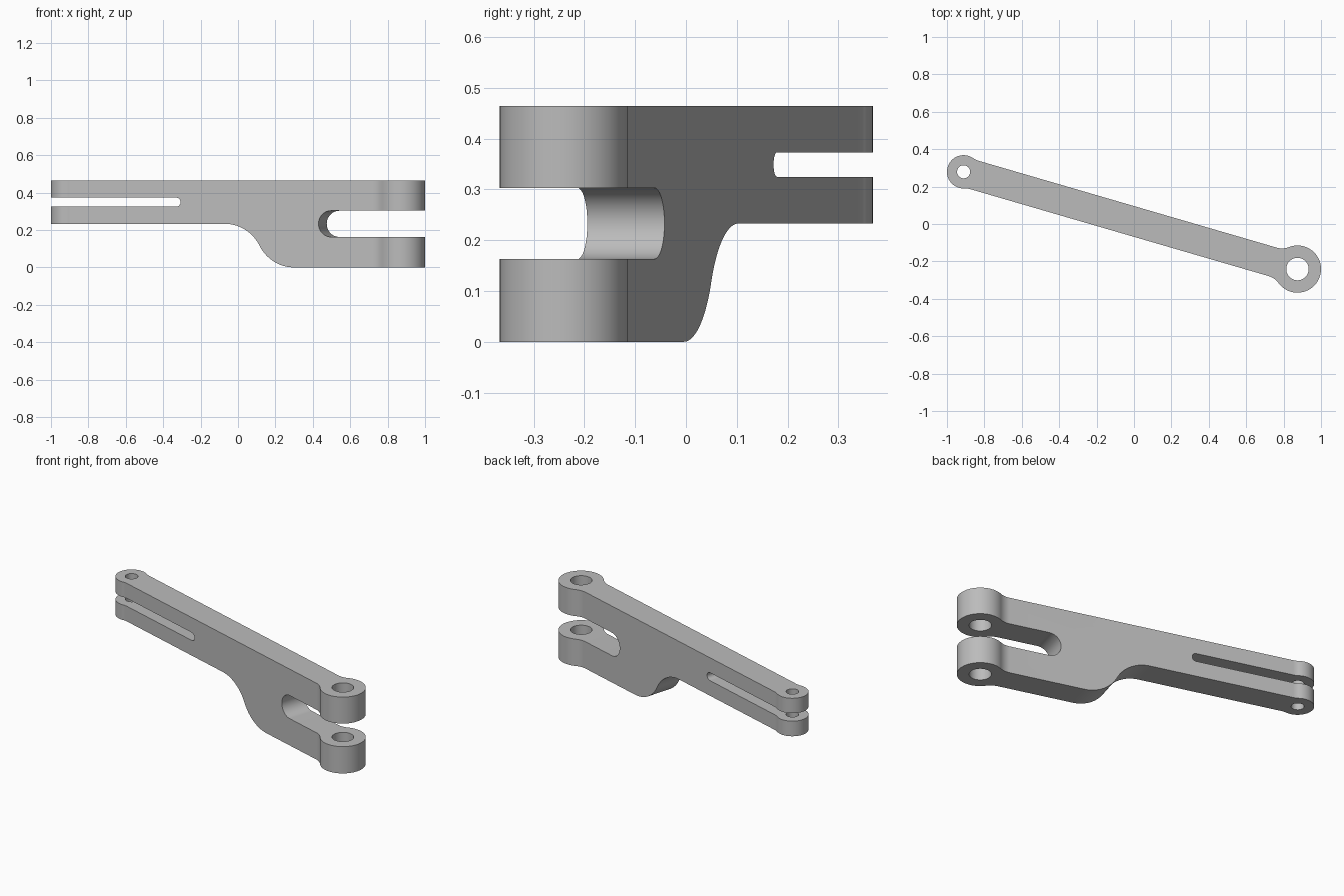
import bpy, bmesh
from math import atan2, cos, sin, sqrt, pi, radians
from mathutils import Matrix, Vector

if "Cube" in bpy.data.objects:
    bpy.data.objects.remove(bpy.data.objects["Cube"])

SMALL, BIG = Vector((-0.911, 0.279)), Vector((0.874, -0.241))   # pivot centres
SPAN = (BIG - SMALL).length
R_SMALL, R_BIG, HALF, FILLET = 0.089, 0.126, 0.079, 0.1
TOP, STEP = 0.464, 0.233


def arc(cx, cy, r, a0, a1, n=24):
    return [(cx + r * cos(a0 + (a1 - a0) * i / n),
             cy + r * sin(a0 + (a1 - a0) * i / n)) for i in range(n + 1)]


def prism(name, points, lift, offset):
    """Extrude a closed outline; lift places an outline point in 3D."""
    bm = bmesh.new()
    face = bm.faces.new([bm.verts.new(lift(*p)) for p in points])
    ext = bmesh.ops.extrude_face_region(bm, geom=[face])
    verts = [v for v in ext["geom"] if isinstance(v, bmesh.types.BMVert)]
    bmesh.ops.translate(bm, verts=verts, vec=offset)
    bmesh.ops.recalc_face_normals(bm, faces=bm.faces[:])
    mesh = bpy.data.meshes.new(name)
    bm.to_mesh(mesh)
    bm.free()
    obj = bpy.data.objects.new(name, mesh)
    bpy.context.collection.objects.link(obj)
    return obj


def cut(target, tool, operation):
    tool.hide_render = True
    mod = target.modifiers.new("cut", "BOOLEAN")
    mod.operation, mod.solver, mod.object = operation, "EXACT", tool
    bpy.context.view_layer.objects.active = target
    bpy.ops.object.modifier_apply(modifier=mod.name)
    bpy.data.objects.remove(tool)


# Plan outline: two round bosses blended into a straight bar
side = HALF + FILLET
u_small = sqrt((R_SMALL + FILLET) ** 2 - side ** 2)
u_big = sqrt((R_BIG + FILLET) ** 2 - side ** 2)
a_small, a_big = atan2(side, u_small), atan2(side, u_big)
upper = (arc(SPAN, 0, R_BIG, 0, pi - a_big, 36)
         + arc(SPAN - u_big, side, FILLET, -a_big, -pi / 2, 12)[1:]
         + arc(u_small, side, FILLET, -pi / 2, a_small - pi, 12)
         + arc(0, 0, R_SMALL, a_small, pi, 36)[1:])
plan = upper + [(u, -v) for u, v in reversed(upper[1:-1])]
lever = prism("lever_arm", plan, lambda u, v: (u, v, -0.1), (0, 0, 0.7))

# Side profile: stepped underside with a slot in each end
S0, S1 = 0.899, 1.284
bend = ((S1 - S0) ** 2 + STEP ** 2) / (4 * STEP)
turn = atan2((S1 - S0) / 2, bend - STEP / 2)
LEFT, RIGHT = -0.3, 2.2
profile = ([(LEFT, STEP)]
           + arc(S0, STEP - bend, bend, pi / 2, pi / 2 - turn)
           + arc(S1, bend, bend, 1.5 * pi - turn, 1.5 * pi)[1:]
           + [(RIGHT, 0), (RIGHT, 0.163)]
           + arc(1.49, 0.233, 0.07, 1.5 * pi, pi / 2)
           + [(RIGHT, 0.303), (RIGHT, TOP), (LEFT, TOP), (LEFT, 0.373)]
           + arc(0.628, 0.349, 0.024, pi / 2, -pi / 2)
           + [(LEFT, 0.325)])
cut(lever, prism("profile_cutter", profile, lambda u, z: (u, -0.4, z), (0, 0.8, 0)), "INTERSECT")

# Pivot holes
for u, r in ((0, 0.035), (SPAN, 0.06)):
    hole = prism("hole_cutter", arc(u, 0, r, 0, 2 * pi, 48)[:-1],
                 lambda a, b: (a, b, -0.2), (0, 0, 0.9))
    cut(lever, hole, "DIFFERENCE")

# Swing the bar into its slanted position
axis = BIG - SMALL
lever.data.transform(Matrix.Translation((SMALL.x, SMALL.y, 0))
                     @ Matrix.Rotation(atan2(axis.y, axis.x), 4, "Z"))

# Plain grey metal
grey = bpy.data.materials.new("plain_grey")
grey.use_nodes = True
colour = (0.5, 0.5, 0.5, 1)
grey.diffuse_color = colour
grey.node_tree.nodes["Principled BSDF"].inputs["Base Color"].default_value = colour
lever.data.materials.clear()
lever.data.materials.append(grey)

bpy.ops.object.select_all(action="DESELECT")
lever.select_set(True)
bpy.context.view_layer.objects.active = lever
bpy.ops.object.shade_smooth_by_angle(angle=radians(30))
